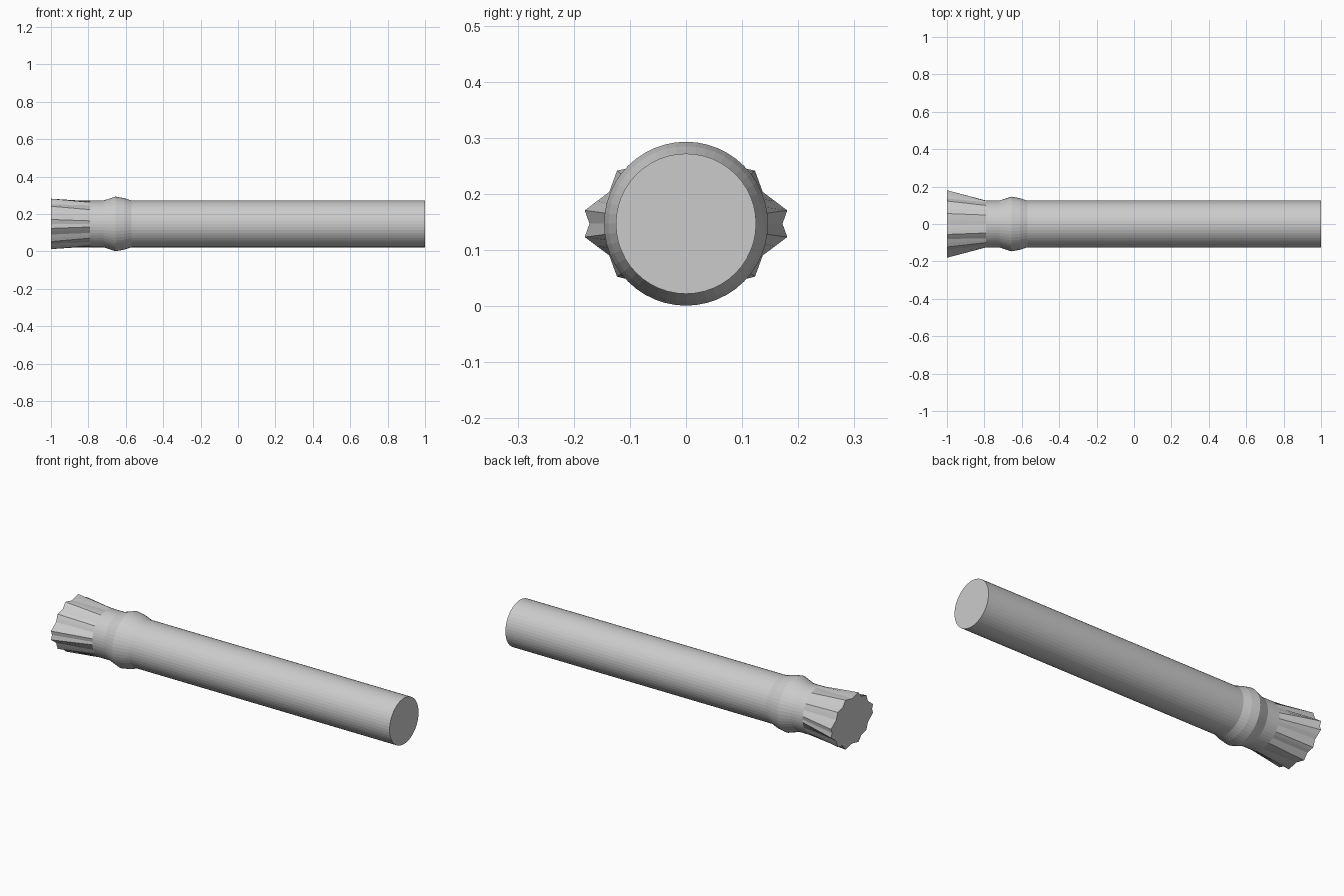
import bpy, bmesh
from math import cos, sin, pi

if "Cube" in bpy.data.objects:
    bpy.data.objects.remove(bpy.data.objects["Cube"])

SIDES = 48
CENTRE_Z = 0.147

# fluted mouth outline, one quadrant: angle step -> radius (ridges and valleys)
FLUTES = {0: 0.172, 1: 0.182, 3: 0.148, 5: 0.155, 7: 0.132, 9: 0.146, 12: 0.122}


def polar(step, r):
    a = 2 * pi * step / SIDES
    return r * cos(a), r * sin(a)


def circle(r):
    return [polar(i, r) for i in range(SIDES)]


def fluted():
    # straight facets between ridges and valleys, mirrored into all quadrants
    keys = sorted(FLUTES)
    quad = [None] * 13
    for a, b in zip(keys, keys[1:]):
        p, q = polar(a, FLUTES[a]), polar(b, FLUTES[b])
        for i in range(a, b + 1):
            t = (i - a) / (b - a)
            quad[i] = (p[0] + (q[0] - p[0]) * t, p[1] + (q[1] - p[1]) * t)
    half = quad + [(-y, z) for y, z in reversed(quad[:-1])]
    return half + [(y, -z) for y, z in reversed(half[1:-1])]


def loft(name, sections):
    bm = bmesh.new()
    rings = [[bm.verts.new((x, y, z + CENTRE_Z)) for y, z in pts] for x, pts in sections]
    for r0, r1 in zip(rings, rings[1:]):
        for i in range(SIDES):
            j = (i + 1) % SIDES
            bm.faces.new((r0[i], r0[j], r1[j], r1[i]))
    bm.faces.new(rings[0])
    bm.faces.new(rings[-1])
    bmesh.ops.recalc_face_normals(bm, faces=bm.faces)
    mesh = bpy.data.meshes.new(name)
    bm.to_mesh(mesh)
    bm.free()
    obj = bpy.data.objects.new(name, mesh)
    bpy.context.collection.objects.link(obj)
    return obj


# rod with a raised collar and a flared, fluted end
loft("fluted_rod", [
    (-1.0, fluted()),
    (-0.79, circle(0.125)),
    (-0.72, circle(0.125)),
    (-0.68, circle(0.138)),
    (-0.655, circle(0.146)),
    (-0.61, circle(0.138)),
    (-0.57, circle(0.125)),
    (1.0, circle(0.125)),
])
